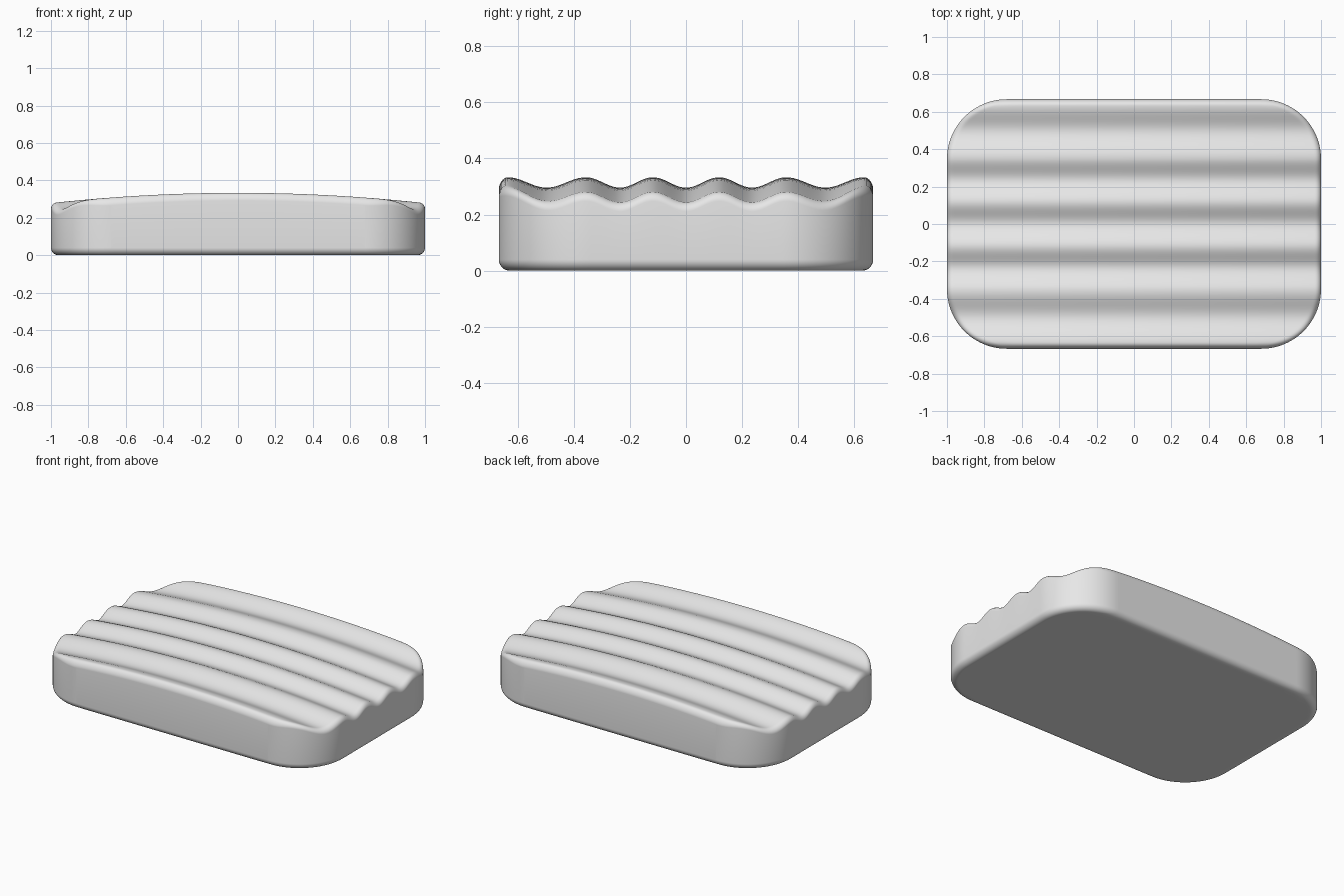
import bpy
import bmesh
import math

cube = bpy.data.objects.get("Cube")
if cube:
    bpy.data.objects.remove(cube, do_unlink=True)

HALF_X, HALF_Y, CORNER = 1.0, 0.667, 0.32
TOP_EDGE, BOTTOM_EDGE = 0.03, 0.04
CREST, GROOVE, CROWN = 0.333, 0.037, 0.055
# Alternating groove and ridge positions from the middle outwards
EXTREMES = [0, 0.118, 0.235, 0.357, 0.497, 0.635, 0.72]


def half_width(y):
    """Half width of the rounded rectangle at this y."""
    k = max(0, abs(y) - (HALF_Y - CORNER))
    return HALF_X - CORNER + math.sqrt(max(0, CORNER ** 2 - k ** 2))


def edge_distance(x, y):
    """Distance inwards from the rounded outline."""
    qx = abs(x) - HALF_X + CORNER
    qy = abs(y) - HALF_Y + CORNER
    outside = math.hypot(max(qx, 0), max(qy, 0))
    return max(0, CORNER - outside - min(max(qx, qy), 0))


def rounding(d, r):
    return r - math.sqrt(r * r - (r - d) ** 2) if d < r else 0


def ripple(y):
    """0 in a groove, 1 on a ridge."""
    y = abs(y)
    for i in range(len(EXTREMES) - 1):
        a, b = EXTREMES[i], EXTREMES[i + 1]
        if y <= b:
            wave = 0.5 - 0.5 * math.cos(math.pi * (y - a) / (b - a))
            return wave if i % 2 == 0 else 1 - wave
    return 0


def top_height(x, y):
    z = CREST - CROWN * x * x - GROOVE * (1 - ripple(y))
    return z - rounding(edge_distance(x, y), TOP_EDGE)


def bottom_height(x, y):
    return rounding(edge_distance(x, y), BOTTOM_EDGE)


# Rows and columns grow denser towards the rounded outline
STEPS, MIDDLE = 28, 32
flat = HALF_Y - CORNER
upper = [flat + CORNER * math.sin(math.pi / 2 * i / STEPS) for i in range(1, STEPS + 1)]
rows = [-y for y in reversed(upper)]
rows += [flat * (2 * i / (2 * MIDDLE) - 1) for i in range(2 * MIDDLE + 1)]
rows += upper
RIM = 0.08
insets = [RIM * (i / 12) ** 2 for i in range(12)]


def columns(w):
    inner = w - RIM
    left = [-w + d for d in insets]
    return left + [inner * (i / 10 - 1) for i in range(21)] + [-x for x in reversed(left)]


bm = bmesh.new()


def sheet(height, flip):
    grid = [[bm.verts.new((x, y, height(x, y))) for x in columns(half_width(y))] for y in rows]
    for a, b in zip(grid, grid[1:]):
        for i in range(len(a) - 1):
            quad = [a[i], a[i + 1], b[i + 1], b[i]]
            bm.faces.new(quad[::-1] if flip else quad)
    # Outline, counter-clockwise
    return (grid[0] + [r[-1] for r in grid[1:-1]] + grid[-1][::-1]
            + [r[0] for r in grid[-2:0:-1]])


# Rippled crowned top, flat base and the wall between them
top_rim = sheet(top_height, False)
base_rim = sheet(bottom_height, True)
for i in range(len(top_rim)):
    j = (i + 1) % len(top_rim)
    bm.faces.new([base_rim[i], base_rim[j], top_rim[j], top_rim[i]])

mesh = bpy.data.meshes.new("rippled_pad")
bm.to_mesh(mesh)
bm.free()
pad = bpy.data.objects.new("rippled_pad", mesh)
bpy.context.collection.objects.link(pad)

# Plain grey material
grey = bpy.data.materials.new("light_grey")
grey.use_nodes = True
colour = (0.8, 0.8, 0.8, 1)
grey.diffuse_color = colour
grey.node_tree.nodes["Principled BSDF"].inputs["Base Color"].default_value = colour
mesh.materials.append(grey)

bpy.context.view_layer.objects.active = pad
pad.select_set(True)
bpy.ops.object.shade_smooth_by_angle(angle=math.radians(50))
